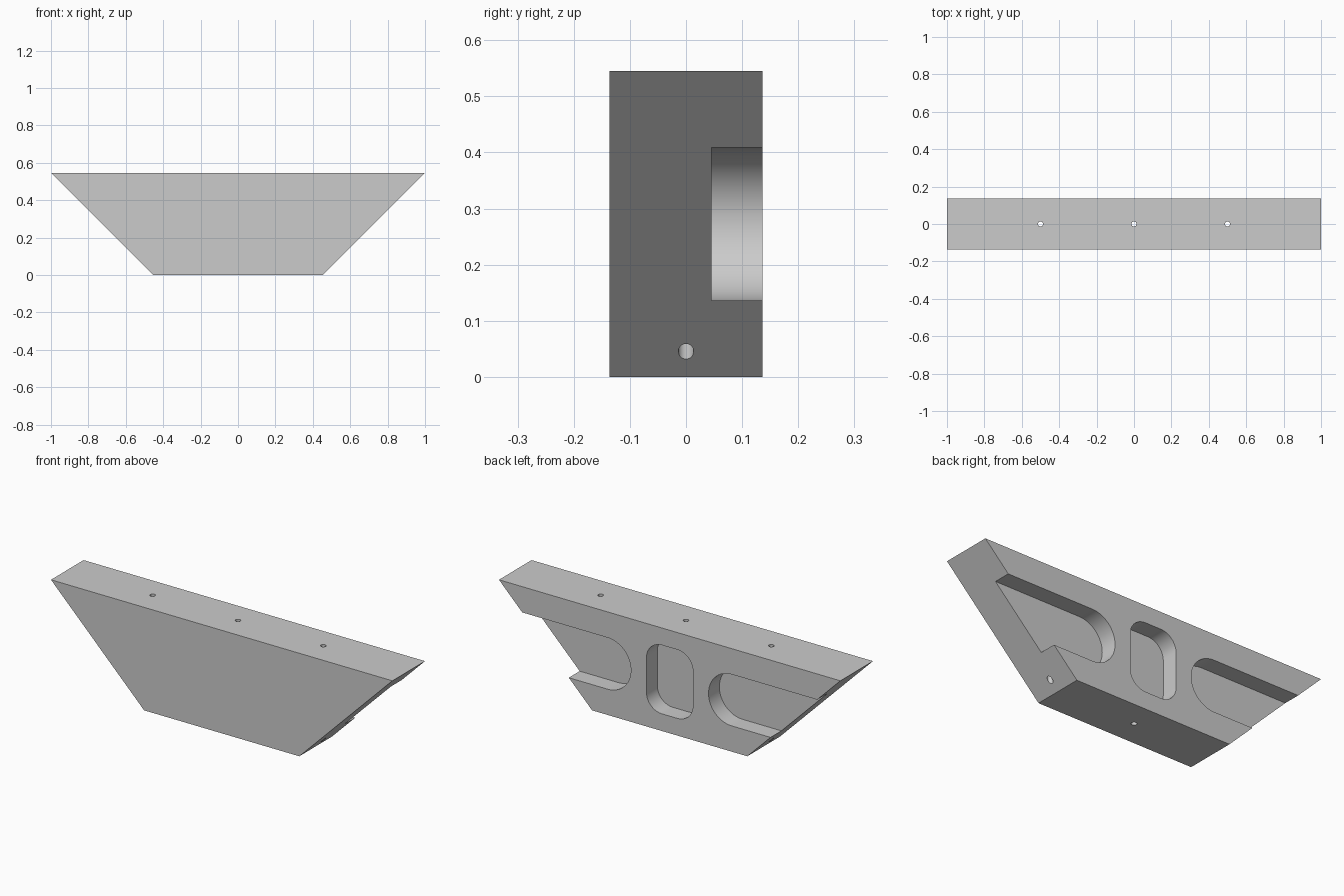
import bpy
import bmesh
from math import cos, sin, pi, radians

if "Cube" in bpy.data.objects:
    bpy.data.objects.remove(bpy.data.objects["Cube"], do_unlink=True)

U = 1 / 11                     # base module of the part
HALF_DEPTH = 1.5 * U
HEIGHT = 6 * U

grey = bpy.data.materials.new("plain grey")
grey.use_nodes = True
grey.diffuse_color = (0.6, 0.6, 0.6, 1)
grey.node_tree.nodes["Principled BSDF"].inputs["Base Color"].default_value = (0.6, 0.6, 0.6, 1)


def prism(name, profile, y0, y1):
    """Extrude an x-z outline from y0 to y1."""
    bm = bmesh.new()
    face = bm.faces.new([bm.verts.new((x, y0, z)) for x, z in profile])
    ext = bmesh.ops.extrude_face_region(bm, geom=[face])["geom"]
    moved = [v for v in ext if isinstance(v, bmesh.types.BMVert)]
    bmesh.ops.translate(bm, verts=moved, vec=(0, y1 - y0, 0))
    bmesh.ops.recalc_face_normals(bm, faces=bm.faces)
    mesh = bpy.data.meshes.new(name)
    bm.to_mesh(mesh)
    bm.free()
    mesh.materials.append(grey)
    obj = bpy.data.objects.new(name, mesh)
    bpy.context.collection.objects.link(obj)
    return obj


def arc(cx, cz, r, start, sweep, steps):
    return [(cx + r * cos(start + sweep * i / steps), cz + r * sin(start + sweep * i / steps))
            for i in range(steps + 1)]


# Tapered block with 45 degree ends
block = prism("tapered_block", [(-5 * U, 0), (5 * U, 0), (1, HEIGHT), (-1, HEIGHT)],
              -HALF_DEPTH, HALF_DEPTH)
cutters = []

# Rounded rectangular pocket in the middle of the back
outline = []
for i, (sx, sz) in enumerate([(1, 1), (-1, 1), (-1, -1), (1, -1)]):
    outline += arc(sx * U / 2, HEIGHT / 2 + sz * U, U, i * pi / 2, pi / 2, 16)
cutters.append(prism("middle_pocket_cutter", outline, U / 2, 3 * U))

# Round-ended pockets that run out through the sloping ends
for side in (1, -1):
    outline = [(side * x, z) for x, z in
               arc(4 * U, HEIGHT / 2, 1.5 * U, pi / 2, pi, 32) + [(1.2, 1.5 * U), (1.2, 4.5 * U)]]
    cutters.append(prism("side_pocket_cutter", outline, U / 2, 3 * U))

# Vertical through holes
for x in (-0.5, 0, 0.5):
    bpy.ops.mesh.primitive_cylinder_add(vertices=32, radius=0.15 * U, depth=1,
                                        location=(x, 0, HEIGHT / 2))
    hole = bpy.context.object
    hole.name = "hole_cutter"
    hole.data.materials.append(grey)
    cutters.append(hole)

bpy.ops.object.select_all(action="DESELECT")
bpy.context.view_layer.objects.active = block
block.select_set(True)
for cutter in cutters:
    cutter.hide_render = True
    mod = block.modifiers.new("cut", "BOOLEAN")
    mod.operation = "DIFFERENCE"
    mod.solver = "EXACT"
    mod.object = cutter
    bpy.ops.object.modifier_apply(modifier=mod.name)
    bpy.data.objects.remove(cutter, do_unlink=True)

bpy.ops.object.shade_smooth_by_angle(angle=radians(30))
